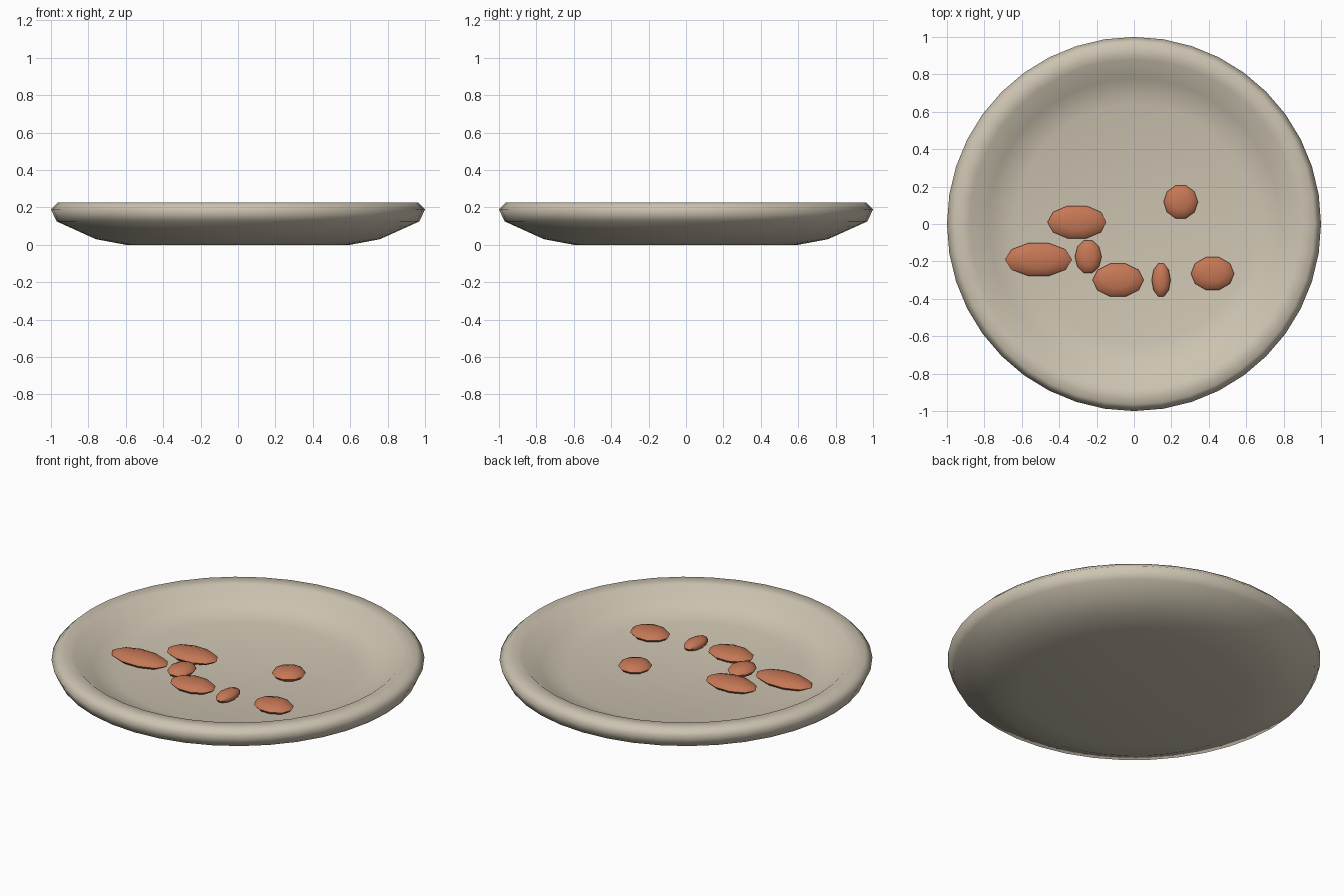
import bpy
import bmesh
from math import pi, cos, radians
from mathutils import Vector, Matrix

cube = bpy.data.objects.get("Cube")
if cube:
    bpy.data.objects.remove(cube, do_unlink=True)


def make_material(name, rgb):
    mat = bpy.data.materials.new(name)
    mat.use_nodes = True
    mat.diffuse_color = (*rgb, 1)
    mat.node_tree.nodes["Principled BSDF"].inputs["Base Color"].default_value = (*rgb, 1)
    return mat


def finish(bm, name, mat, angle):
    bmesh.ops.recalc_face_normals(bm, faces=bm.faces)
    mesh = bpy.data.meshes.new(name)
    bm.to_mesh(mesh)
    bm.free()
    mesh.materials.append(mat)
    obj = bpy.data.objects.new(name, mesh)
    bpy.context.collection.objects.link(obj)
    bpy.ops.object.select_all(action='DESELECT')
    obj.select_set(True)
    bpy.context.view_layer.objects.active = obj
    bpy.ops.object.shade_smooth_by_angle(angle=radians(angle))
    return obj


def lathe(name, profile, steps, mat):
    bm = bmesh.new()
    verts = [bm.verts.new((r, 0, z)) for r, z in profile]
    edges = [bm.edges.new(pair) for pair in zip(verts, verts[1:])]
    bmesh.ops.spin(bm, geom=verts + edges, cent=(0, 0, 0), axis=(0, 0, 1),
                   angle=2 * pi, steps=steps)
    bmesh.ops.remove_doubles(bm, verts=bm.verts, dist=0.0005)
    return finish(bm, name, mat, 70)


stoneware = make_material("warm_grey_stoneware", (0.61, 0.55, 0.44))
terracotta = make_material("terracotta_orange", (0.56, 0.185, 0.092))

# Dish: underside, rounded rim, then the shallow inside
lathe("dish", [(0, 0), (0.6, 0), (0.76, 0.03), (0.97, 0.125), (1, 0.19),
               (0.965, 0.225), (0.88, 0.222), (0.78, 0.14), (0.64, 0.107),
               (0, 0.095)], 40, stoneware)

# Flattened morsels lying in the dish: centre x, centre y, half width
DEPTH, THICK, HEIGHT = 0.092, 0.03, 0.128
SIDES = 10
morsels = [(-0.305, 0.01, 0.15), (-0.51, -0.19, 0.17), (-0.245, -0.175, 0.068),
           (-0.085, -0.30, 0.13), (0.145, -0.30, 0.048), (0.42, -0.265, 0.11),
           (0.25, 0.118, 0.087)]
for i, (x, y, half_width) in enumerate(morsels, 1):
    bm = bmesh.new()
    bmesh.ops.create_uvsphere(bm, u_segments=SIDES, v_segments=6, radius=1)
    # Turn so that a corner points to the front
    bmesh.ops.rotate(bm, verts=bm.verts, cent=(0, 0, 0),
                     matrix=Matrix.Rotation(pi / 2, 3, 'Z'))
    bmesh.ops.scale(bm, verts=bm.verts,
                    vec=(half_width / cos(pi / SIDES), DEPTH, THICK))
    piece = finish(bm, f"morsel_{i}", terracotta, 60)
    piece.location = Vector((x, y, HEIGHT))
